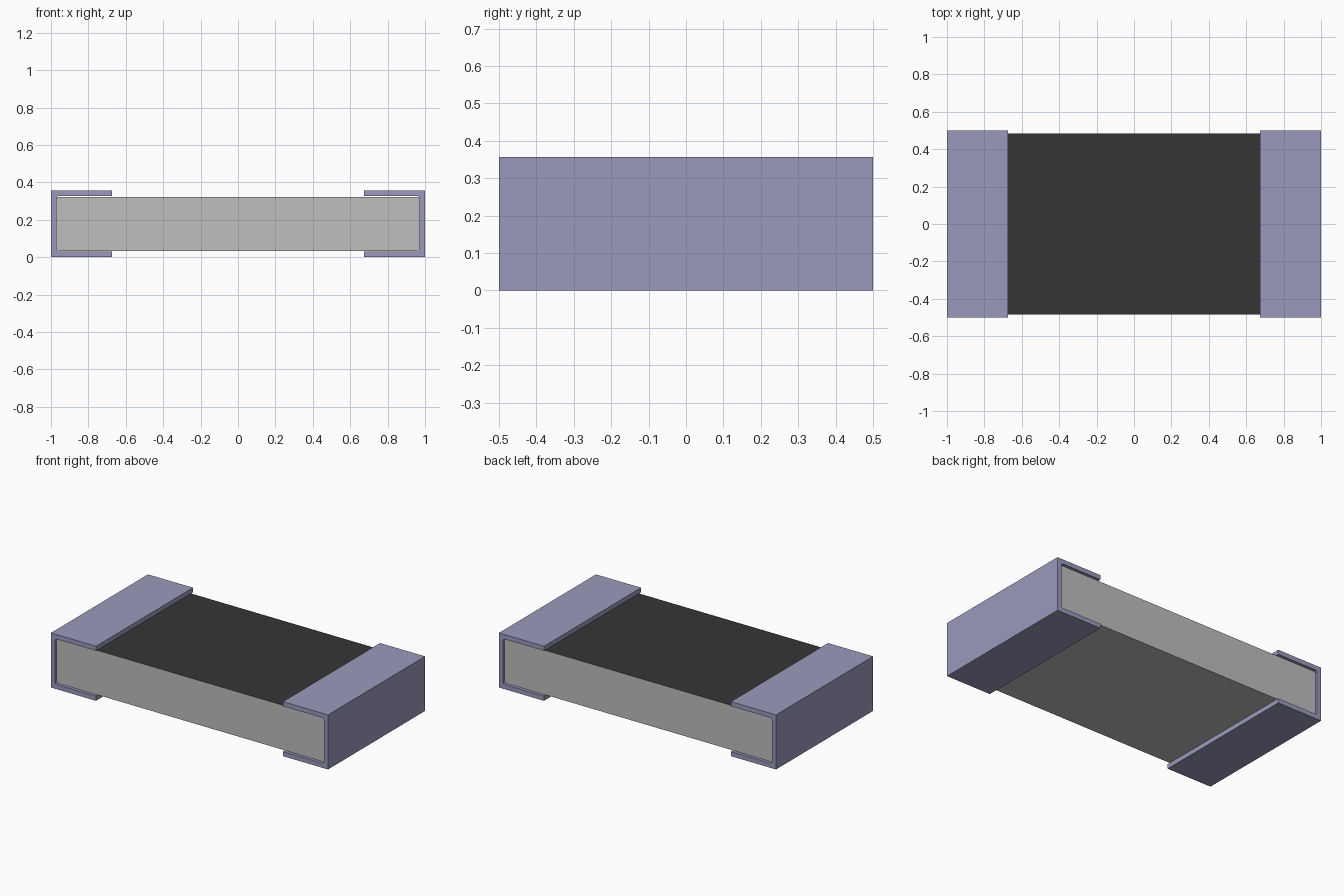
import bpy, bmesh

cube = bpy.data.objects.get("Cube")
if cube:
    bpy.data.objects.remove(cube, do_unlink=True)


def material(name, rgb):
    m = bpy.data.materials.new(name)
    m.use_nodes = True
    m.diffuse_color = (*rgb, 1)
    m.node_tree.nodes["Principled BSDF"].inputs["Base Color"].default_value = (*rgb, 1)
    return m


metal = material("lavender metal", (0.323, 0.323, 0.515))
ceramic = material("grey ceramic", (0.52, 0.52, 0.52))
coating = material("black coating", (0.036, 0.036, 0.036))


def extrude_profile(name, points, half_width, mats):
    """Extrude an x-z outline along y, centred on y = 0."""
    bm = bmesh.new()
    face = bm.faces.new([bm.verts.new((x, -half_width, z)) for x, z in points])
    ext = bmesh.ops.extrude_face_region(bm, geom=[face])
    verts = [g for g in ext["geom"] if isinstance(g, bmesh.types.BMVert)]
    bmesh.ops.translate(bm, verts=verts, vec=(0, 2 * half_width, 0))
    bmesh.ops.recalc_face_normals(bm, faces=bm.faces[:])
    mesh = bpy.data.meshes.new(name)
    bm.to_mesh(mesh)
    bm.free()
    for m in mats:
        mesh.materials.append(m)
    obj = bpy.data.objects.new(name, mesh)
    bpy.context.collection.objects.link(obj)
    return obj


H, T, C = 0.356, 0.03, 0.008     # height, cap thickness, inner corner cut
IN, X0 = 1 - T, 0.675            # inner wall and flange edge of the caps

# Ceramic block with slightly cut end corners, coated on its upper face
lo, hi, end = 0.033, 0.323, IN
body = extrude_profile("ceramic_body", [
    (-end + C, lo), (end - C, lo), (end, lo + C), (end, hi - C),
    (end - C, hi), (-end + C, hi), (-end, hi - C), (-end, lo + C)],
    0.485, [ceramic, coating])
for p in body.data.polygons:
    if p.normal.z > 0.9:
        p.material_index = 1

# C-shaped end caps wrapped around both ends
for side, name in ((1, "left_end_cap"), (-1, "right_end_cap")):
    outline = [(X0, 0), (1, 0), (1, H), (X0, H), (X0, H - T), (IN - C, H - T),
               (IN, H - T - C), (IN, T + C), (IN - C, T), (X0, T)]
    extrude_profile(name, [(side * x, z) for x, z in outline], 0.5, [metal])
